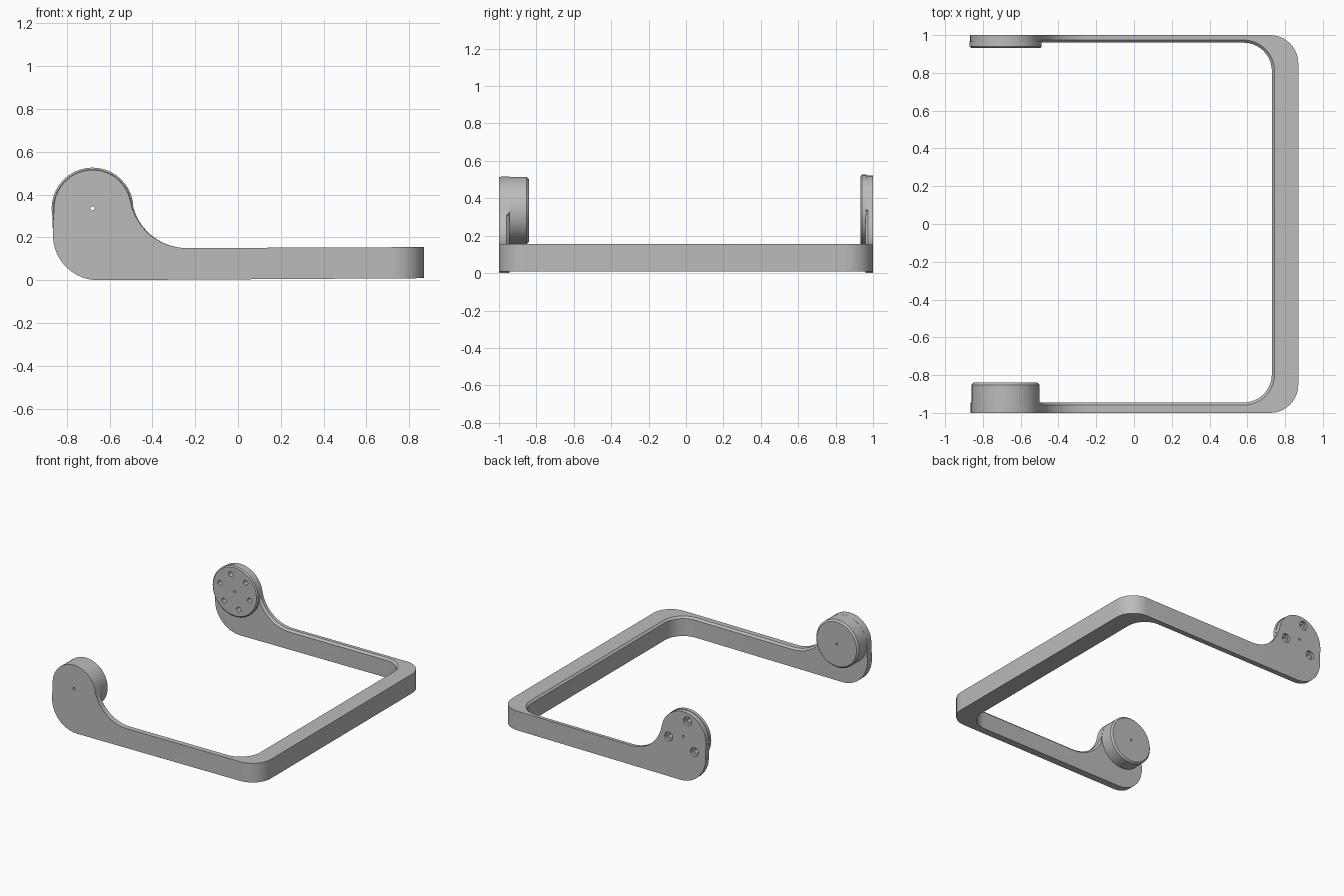
import bpy, bmesh
from math import pi, sin, cos, atan2, radians
from mathutils import Matrix

cube = bpy.data.objects.get("Cube")
if cube:
    bpy.data.objects.remove(cube, do_unlink=True)

grey = bpy.data.materials.new("plain grey")
grey.use_nodes = True
grey.diffuse_color = (0.5, 0.5, 0.5, 1)
grey.node_tree.nodes["Principled BSDF"].inputs["Base Color"].default_value = (0.5, 0.5, 0.5, 1)

HEAD = (-0.68, 0.335)   # pivot centre in x, z


def arc(cx, cz, r, a0, a1, n):
    return [(cx + r * cos(a0 + (a1 - a0) * i / n), cz + r * sin(a0 + (a1 - a0) * i / n))
            for i in range(n + 1)]


def new_object(name, bm):
    bmesh.ops.recalc_face_normals(bm, faces=bm.faces)
    mesh = bpy.data.meshes.new(name)
    bm.to_mesh(mesh)
    bm.free()
    mesh.materials.append(grey)
    ob = bpy.data.objects.new(name, mesh)
    bpy.context.collection.objects.link(ob)
    return ob


def loft(name, ring_a, ring_b):
    """Closed solid between two matching rings of 3D points."""
    bm = bmesh.new()
    a = [bm.verts.new(p) for p in ring_a]
    b = [bm.verts.new(p) for p in ring_b]
    bm.faces.new(a)
    bm.faces.new(b[::-1])
    for i in range(len(a)):
        j = (i + 1) % len(a)
        bm.faces.new((a[i], b[i], b[j], a[j]))
    return new_object(name, bm)


def disc(name, r, y0, y1, at=HEAD, n=40, chamfer=0, chamfer_y=0):
    """Cylinder along y, optionally chamfered on the rim at chamfer_y."""
    bm = bmesh.new()
    m = Matrix.Translation((at[0], (y0 + y1) / 2, at[1])) @ Matrix.Rotation(pi / 2, 4, 'X')
    bmesh.ops.create_cone(bm, cap_ends=True, segments=n, radius1=r, radius2=r,
                          depth=y1 - y0, matrix=m)
    if chamfer:
        rim = [e for e in bm.edges if all(abs(v.co.y - chamfer_y) < 1e-4 for v in e.verts)]
        bmesh.ops.bevel(bm, geom=rim, offset=chamfer, segments=1, affect='EDGES')
    return new_object(name, bm)


def boolean(target, other, mode):
    mod = target.modifiers.new("cut", 'BOOLEAN')
    mod.operation, mod.object, mod.solver = mode, other, 'EXACT'
    bpy.context.view_layer.objects.active = target
    bpy.ops.object.modifier_apply(modifier=mod.name)


# Side outline: round head, fillet into a straight arm, rounded heel
def side_outline(r):
    dx, h = -0.24 - HEAD[0], HEAD[1] - 0.15
    R = (dx * dx + h * h - r * r) / (2 * (h + r))
    t = atan2(R - h, dx)
    pts = [(1.0, 0.01), (1.0, 0.155)]
    pts += arc(-0.24, 0.15 + R, R, -pi / 2, -pi + t, 12)
    pts += arc(HEAD[0], HEAD[1], r, t, pi, 20)[1:]
    pts += arc(-0.655, 0.21, 0.21, pi, 1.5 * pi, 10)
    return pts


frame = loft("u_frame", [(x, -1.1, z) for x, z in side_outline(0.18)],
             [(x, 1.1, z) for x, z in side_outline(0.188)])

# Plan outline: U shape with rounded corners
plan = [(-1, -1)] + arc(0.72, -0.85, 0.15, -pi / 2, 0, 10)
plan += arc(0.72, 0.85, 0.15, 0, pi / 2, 10) + [(-1, 1), (-1, 0.96)]
plan += arc(0.58, 0.81, 0.15, pi / 2, 0, 10)
plan += arc(0.58, -0.795, 0.15, 0, -pi / 2, 10) + [(-1, -0.945)]
u_block = loft("u_block", [(x, y, -0.2) for x, y in plan], [(x, y, 0.8) for x, y in plan])
boolean(frame, u_block, 'INTERSECT')
bpy.data.objects.remove(u_block, do_unlink=True)

# Chamfer along the upper inside edge of the frame
bm = bmesh.new()
bm.from_mesh(frame.data)
bmesh.ops.remove_doubles(bm, verts=bm.verts, dist=1e-5)
bm.normal_update()


def is_inner_wall(f):
    c = f.calc_center_median()
    return abs(f.normal.z) < 0.05 and f.normal.x * c.x + f.normal.y * c.y < 0


edges = []
for e in bm.edges:
    if len(e.link_faces) == 2 and min(v.co.x for v in e.verts) > -0.49:
        f, g = e.link_faces
        if (is_inner_wall(f) and g.normal.z > 0.1) or (is_inner_wall(g) and f.normal.z > 0.1):
            edges.append(e)
bmesh.ops.bevel(bm, geom=edges, offset=0.014, segments=1, affect='EDGES')
bm.to_mesh(frame.data)
bm.free()

# Round pads inside the two heads
front_pad = disc("front_pad", 0.18, -0.96, -0.84, chamfer=0.012, chamfer_y=-0.84)
back_pad = disc("back_pad", 0.191, 0.932, 0.965, chamfer=0.008, chamfer_y=0.932)


# Pivot and screw holes
def drill(r, y0, y1, at, *targets):
    tool = disc("drill", r, y0, y1, at, 16)
    for t in targets:
        boolean(t, tool, 'DIFFERENCE')
    bpy.data.objects.remove(tool, do_unlink=True)


drill(0.009, -1.1, -0.7, HEAD, frame, front_pad)
drill(0.009, 0.8, 1.1, HEAD, frame, back_pad)
for k in range(6):
    a = radians(45 + 60 * k)
    at = (HEAD[0] + 0.13 * cos(a), HEAD[1] + 0.13 * sin(a))
    if k % 2:
        drill(0.018, 0.9, 1.1, at, frame, back_pad)
        drill(0.034, 0.98, 1.1, at, frame)
    else:
        drill(0.018, 0.9, 0.975, at, frame, back_pad)

# Smooth rounded walls, keep sharp rims
bpy.ops.object.select_all(action='DESELECT')
for ob in (frame, front_pad, back_pad):
    ob.select_set(True)
bpy.context.view_layer.objects.active = frame
bpy.ops.object.shade_smooth_by_angle(angle=radians(30))
